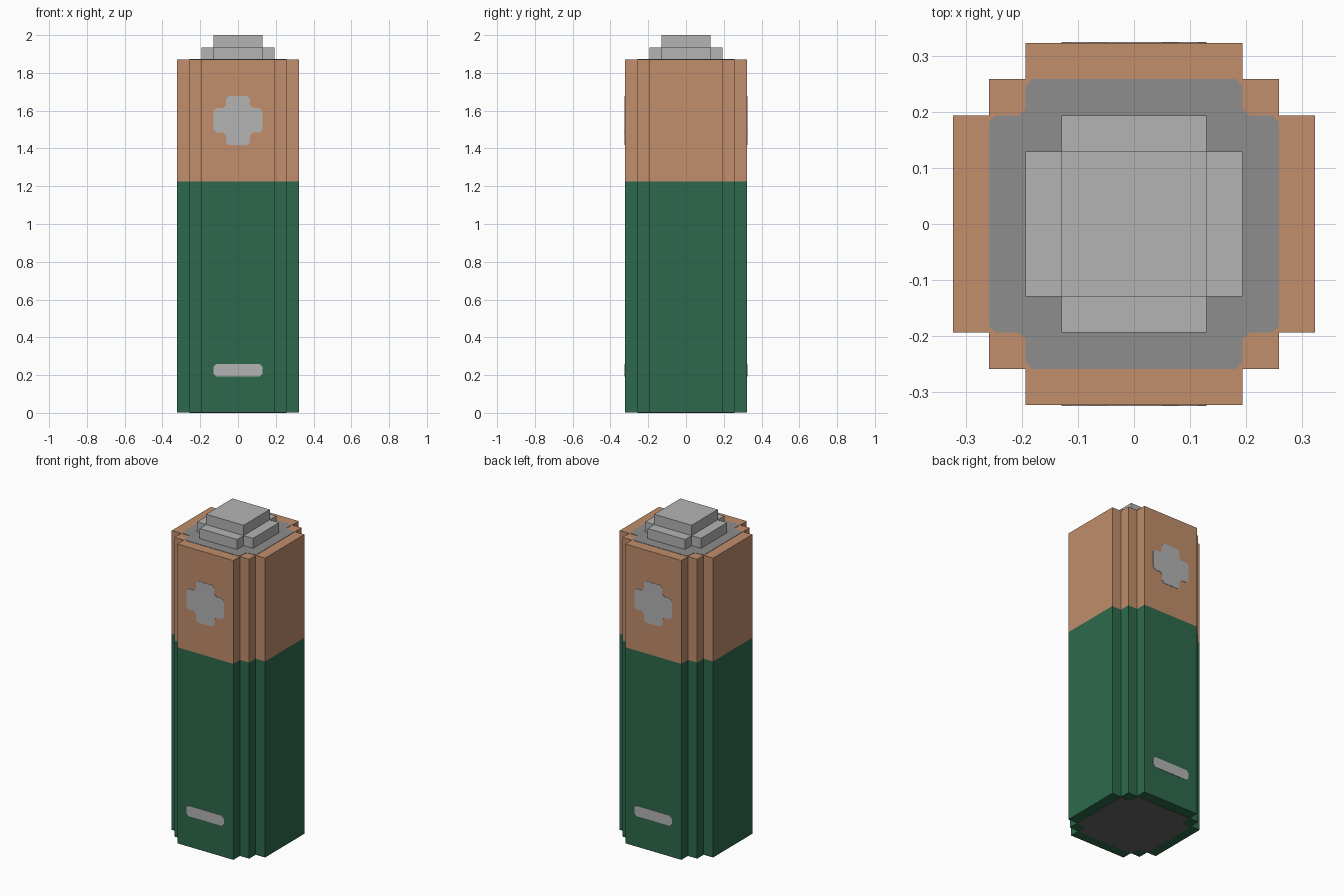
import bpy, bmesh
from mathutils import Matrix, Vector

cube = bpy.data.objects.get("Cube")
if cube:
    bpy.data.objects.remove(cube, do_unlink=True)

U = 2 / 31        # one block of the stepped design
PLATE = 0.002     # thickness of painted details


def material(name, rgb):
    lin = [((c / 255 + 0.055) / 1.055) ** 2.4 for c in rgb]
    m = bpy.data.materials.new(name)
    m.use_nodes = True
    m.diffuse_color = (*lin, 1)
    bsdf = next(n for n in m.node_tree.nodes if n.type == 'BSDF_PRINCIPLED')
    bsdf.inputs["Base Color"].default_value = (*lin, 1)
    bsdf.inputs["Roughness"].default_value = 0.8
    return m


COPPER = material("copper", (193, 142, 108))
GREEN = material("dark green", (45, 105, 76))
SILVER = material("silver", (180, 180, 180))
GREY = material("mid grey", (141, 141, 141))
DARK = material("dark grey", (102, 102, 102))


def stepped(quarter):
    """Mirror the corner points of one quadrant into a closed outline."""
    q = [Vector((x * U, y * U)) for x, y in quarter]
    flip = [Vector((-p.x, p.y)) for p in reversed(q)]
    half = q + flip
    return half + [-p for p in half]


def chamfer(points, size):
    """Cut every corner of an outline at 45 degrees."""
    out = []
    for i, p in enumerate(points):
        for other in (points[i - 1], points[(i + 1) % len(points)]):
            out.append(p + (other - p).normalized() * size)
    return out


def prism(name, outline, z0, z1, mat, matrix=Matrix()):
    """Extrude an outline from z0 to z1, then place it with the matrix."""
    bm = bmesh.new()
    face = bm.faces.new([bm.verts.new((p.x, p.y, z0)) for p in outline])
    ext = bmesh.ops.extrude_face_region(bm, geom=[face])
    top = [v for v in ext["geom"] if isinstance(v, bmesh.types.BMVert)]
    bmesh.ops.translate(bm, verts=top, vec=(0, 0, z1 - z0))
    bm.transform(matrix)
    bmesh.ops.recalc_face_normals(bm, faces=bm.faces)
    mesh = bpy.data.meshes.new(name)
    bm.to_mesh(mesh)
    bm.free()
    mesh.materials.append(mat)
    ob = bpy.data.objects.new(name, mesh)
    bpy.context.collection.objects.link(ob)
    return ob


# Stepped body, split into two coloured bands
body = stepped([(5, 3), (4, 3), (4, 4), (3, 4), (3, 5)])
prism("lower_body", body, PLATE, 19 * U, GREEN)
prism("upper_body", body, 19 * U, 29 * U, COPPER)

# End discs on the top and bottom
disc = chamfer(stepped([(4, 3), (3, 3), (3, 4)]), 0.012)
prism("top_disc", disc, 29 * U, 29 * U + PLATE, GREY)
prism("bottom_disc", disc, 0, PLATE, DARK)

# Terminal in two tiers
prism("terminal_base", stepped([(3, 2), (2, 2), (2, 3)]), 29 * U, 30 * U, SILVER)
prism("terminal_tip", stepped([(2, 2)]), 30 * U, 31 * U, SILVER)

# Plus and minus signs on the front and back
plus = chamfer(stepped([(2, 1), (1, 1), (1, 2)]), 0.014)
minus = chamfer(stepped([(2, 0.5)]), 0.014)
for side, turn in (("front", 0), ("back", 3.14159265)):
    for sign, outline, height in (("plus", plus, 24), ("minus", minus, 3.5)):
        place = (Matrix.Rotation(turn, 4, 'Z')
                 @ Matrix.Translation((0, -5 * U, height * U))
                 @ Matrix.Rotation(1.57079633, 4, 'X'))
        prism(f"{side}_{sign}_sign", outline, 0, PLATE, SILVER, place)
